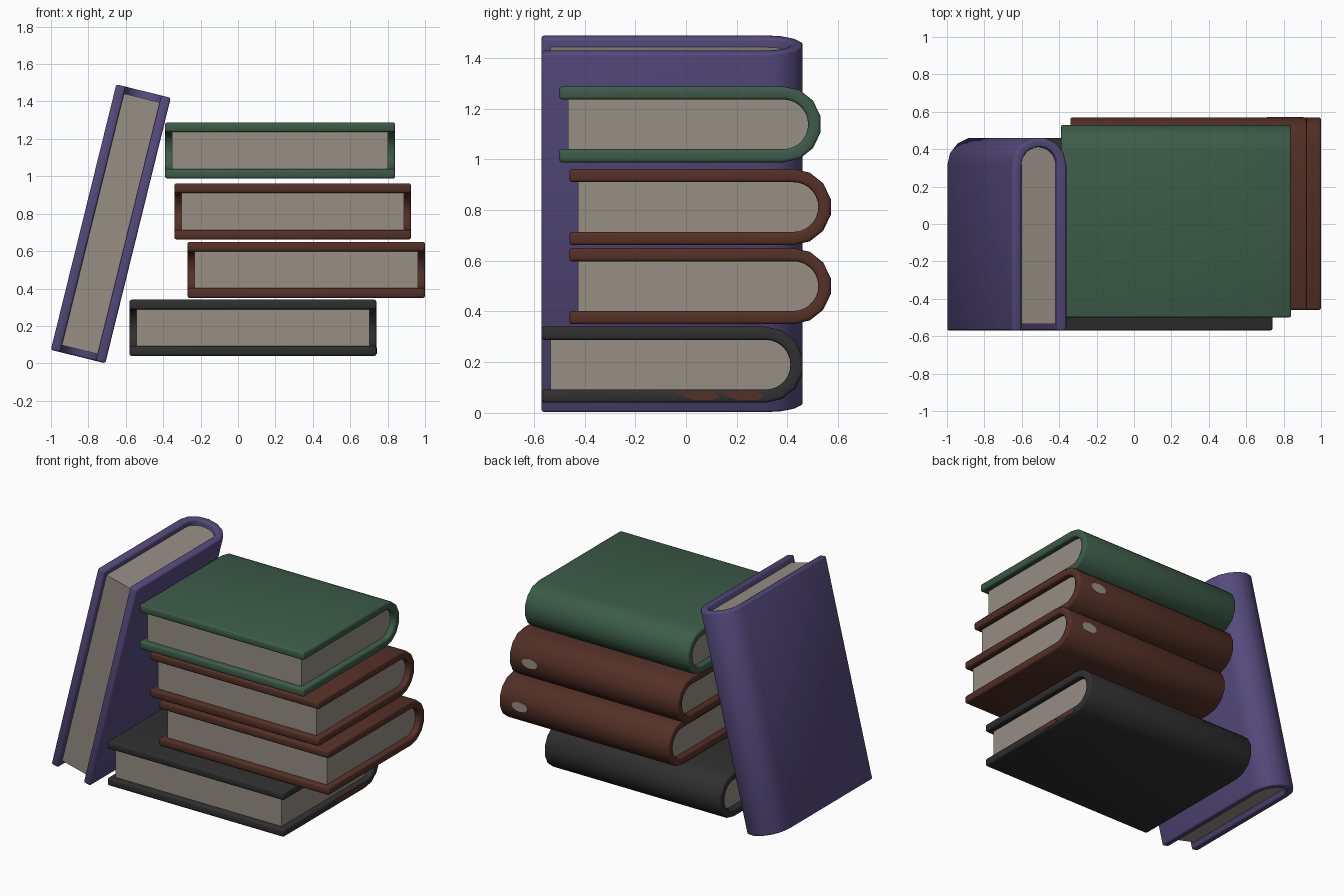
import bpy, bmesh, math
from mathutils import Vector, Matrix

if "Cube" in bpy.data.objects:
    bpy.data.objects.remove(bpy.data.objects["Cube"])

H, WID, THK = 0.15, 0.515, 0.052      # half height, half width, cover thickness
YC = WID - H * math.cos(math.pi / 14)  # centre of the rounded spine


def material(name, rgb):
    m = bpy.data.materials.new(name)
    lin = [((c / 255 + 0.055) / 1.055) ** 2.4 for c in rgb]
    m.diffuse_color = (*lin, 1)
    m.use_nodes = True
    m.node_tree.nodes["Principled BSDF"].inputs["Base Color"].default_value = m.diffuse_color
    return m


PAPER = material("paper", (150, 142, 132))
GREEN = material("green cover", (60, 92, 72))
BROWN = material("brown cover", (84, 48, 38))
BLACK = material("black cover", (47, 47, 47))
PURPLE = material("purple cover", (84, 74, 124))


def finish(name, bm, mat, matrix, bevel=0.0):
    bmesh.ops.recalc_face_normals(bm, faces=bm.faces[:])
    if bevel:
        edges = [e for e in bm.edges if e.calc_face_angle(0) > math.radians(50)]
        bmesh.ops.bevel(bm, geom=edges, offset=bevel, segments=2,
                        profile=0.5, affect='EDGES')
    me = bpy.data.meshes.new(name)
    bm.to_mesh(me)
    bm.free()
    me.materials.append(mat)
    ob = bpy.data.objects.new(name, me)
    bpy.context.collection.objects.link(ob)
    ob.matrix_world = matrix
    bpy.ops.object.select_all(action='DESELECT')
    ob.select_set(True)
    bpy.context.view_layer.objects.active = ob
    bpy.ops.object.shade_smooth_by_angle(angle=math.radians(48))
    return ob


def spine_arc(r, faceted):
    # half circle from top to bottom; faceted gives seven flat sides
    pts = [(YC + r * math.sin(math.pi * i / 14), r * math.cos(math.pi * i / 14))
           for i in range(15)]
    if faceted:
        for i in range(1, 14, 2):
            a, b = pts[i - 1], pts[i + 1]
            pts[i] = ((a[0] + b[0]) / 2, (a[1] + b[1]) / 2)
    return pts


def book(name, length, mat, matrix):
    r = H - THK
    outer = [(-WID, H)] + spine_arc(H, True) + [(-WID, -H)]
    inner = [(-WID, r)] + spine_arc(r, False) + [(-WID, -r)]
    # cover: U-shaped band swept along the spine
    bm = bmesh.new()
    rings = [[[bm.verts.new((x, y, z)) for y, z in prof] for prof in (outer, inner)]
             for x in (-length / 2, length / 2)]
    (o0, i0), (o1, i1) = rings
    for k in range(len(outer) - 1):
        for a, b in ((o0, o1), (i0, i1), (o0, i0), (o1, i1)):
            bm.faces.new((a[k], a[k + 1], b[k + 1], b[k]))
    for k in (0, -1):
        bm.faces.new((o0[k], i0[k], i1[k], o1[k]))
    finish(name + "_cover", bm, mat, matrix, 0.011)
    # page block
    bm = bmesh.new()
    prof = [(-WID + 0.035, r)] + spine_arc(r, False) + [(-WID + 0.035, -r)]
    face = bm.faces.new([bm.verts.new((-length / 2 + 0.038, y, z)) for y, z in prof])
    ext = bmesh.ops.extrude_face_region(bm, geom=[face])
    bmesh.ops.translate(bm, vec=(length - 0.076, 0, 0),
                        verts=[v for v in ext['geom'] if isinstance(v, bmesh.types.BMVert)])
    finish(name + "_pages", bm, PAPER, matrix)


def plate(name, pts, depth, mat):
    # thin painted patch
    bm = bmesh.new()
    face = bm.faces.new([bm.verts.new(p) for p in pts])
    ext = bmesh.ops.extrude_face_region(bm, geom=[face])
    bmesh.ops.translate(bm, vec=depth,
                        verts=[v for v in ext['geom'] if isinstance(v, bmesh.types.BMVert)])
    finish(name, bm, mat, Matrix.Identity(4))


# stacked books: name, x min, x max, y centre, z centre, cover
STACK = [("bottom_book", -0.58, 0.74, -0.055, 0.19, BLACK),
         ("lower_middle_book", -0.27, 1.0, 0.055, 0.50, BROWN),
         ("upper_middle_book", -0.34, 0.925, 0.055, 0.812, BROWN),
         ("top_book", -0.39, 0.84, 0.015, 1.138, GREEN)]
for name, x0, x1, y, z, mat in STACK:
    book(name, x1 - x0, mat, Matrix.Translation(((x0 + x1) / 2, y, z)))
    if mat == BROWN:
        # pale worn patch on the spine
        plate(name + "_spine_patch",
              [(x1 - 0.155 + 0.06 * math.cos(t), y + WID - 0.002, z + 0.032 * math.sin(t))
               for t in (math.tau * i / 12 for i in range(12))],
              Vector((0, 0.004, 0)), PAPER)

# brown stains on the end of the bottom cover
for i, (ya, yb) in enumerate(((-0.055, 0.13), (0.12, 0.305))):
    w = yb - ya
    plate("end_stain_%d" % (i + 1),
          [(0.738, ya, 0.084), (0.738, ya + 0.3 * w, 0.06), (0.738, ya + 0.5 * w, 0.05),
           (0.738, yb - 0.15 * w, 0.05), (0.738, yb, 0.062), (0.738, yb - 0.1 * w, 0.084)],
          Vector((0.004, 0, 0)), BROWN)

# leaning book
book("leaning_book", 1.462, PURPLE,
     Matrix.Translation((-0.68, -0.055, 0.746)) @ Matrix.Rotation(math.radians(-76.15), 4, 'Y'))
